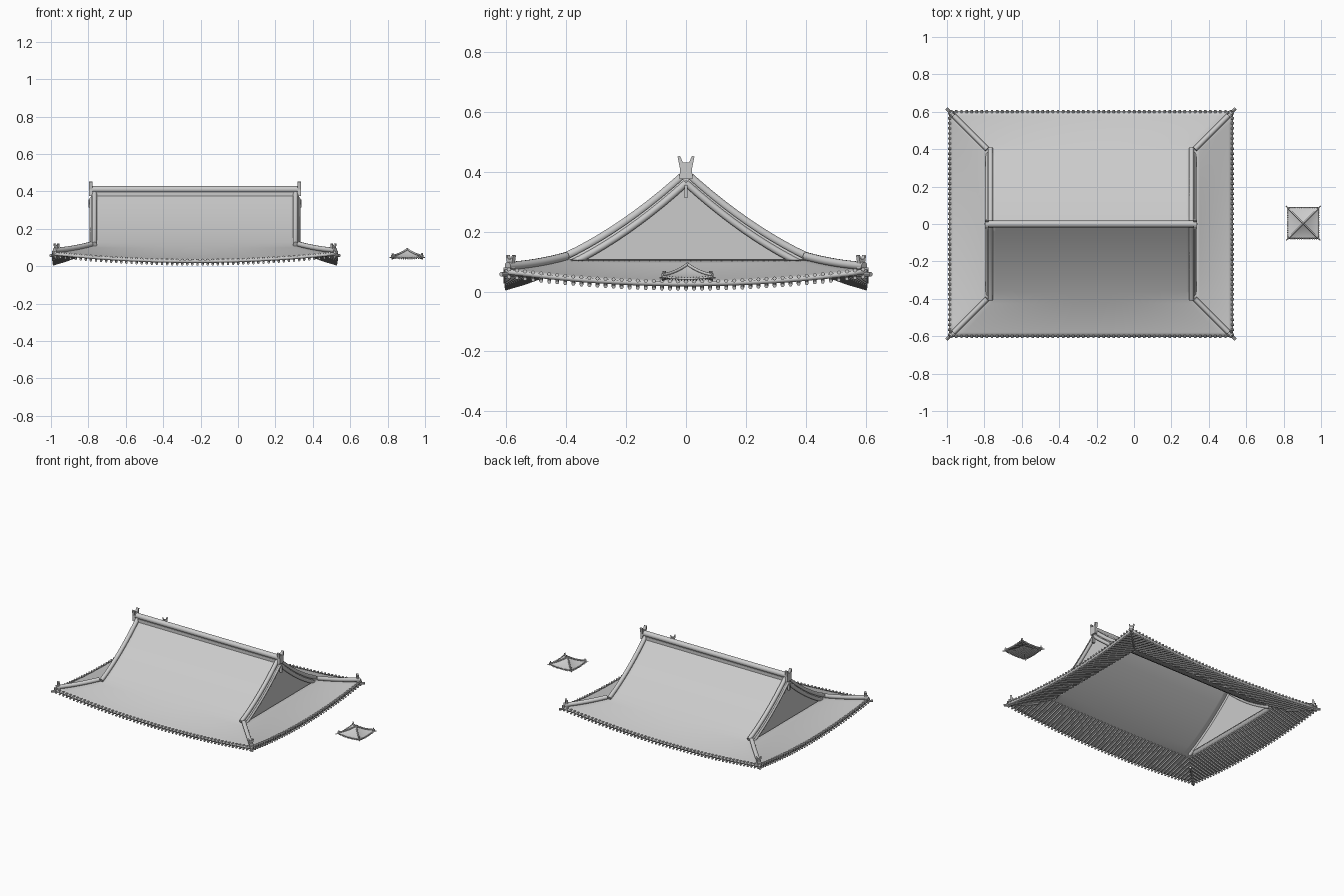
import bpy, bmesh, math
from mathutils import Vector, Matrix

if "Cube" in bpy.data.objects:
    bpy.data.objects.remove(bpy.data.objects["Cube"])


def finish(name, bm, smooth=True):
    bmesh.ops.recalc_face_normals(bm, faces=bm.faces[:])
    me = bpy.data.meshes.new(name)
    bm.to_mesh(me)
    bm.free()
    ob = bpy.data.objects.new(name, me)
    bpy.context.collection.objects.link(ob)
    if smooth:
        bpy.ops.object.select_all(action='DESELECT')
        ob.select_set(True)
        bpy.context.view_layer.objects.active = ob
        bpy.ops.object.shade_smooth_by_angle(angle=math.radians(40))
    return ob


def tube(bm, pts, r, n=8):
    """Capped round bar swept along points."""
    pts = [Vector(p) for p in pts]
    rings = []
    for i, p in enumerate(pts):
        t = (pts[min(i + 1, len(pts) - 1)] - pts[max(i - 1, 0)]).normalized()
        a = t.cross(Vector((0, 0, 1))).normalized()
        b = a.cross(t)
        rings.append([bm.verts.new(p + r * (math.cos(q) * a + math.sin(q) * b))
                      for q in (2 * math.pi * k / n for k in range(n))])
    for r0, r1 in zip(rings, rings[1:]):
        for k in range(n):
            bm.faces.new((r0[k], r0[(k + 1) % n], r1[(k + 1) % n], r1[k]))
    bm.faces.new(rings[0])
    bm.faces.new(rings[-1])


HORN = [(-.022, 0), (.022, 0), (.02, .035), (.028, .075), (.02, .078), (.01, .055),
        (-.01, .055), (-.02, .078), (-.028, .075), (-.02, .035)]


def horned_plate(bm, pos, angle, s, thick):
    """Forked ridge-end tile; angle is the direction its face points."""
    rot = Matrix.Rotation(angle, 3, 'Z')
    sides = [[bm.verts.new(Vector(pos) + rot @ Vector((x, w * s, z * s))) for w, z in HORN]
             for x in (-thick / 2, thick / 2)]
    bm.faces.new(sides[0])
    bm.faces.new(sides[1])
    for i in range(len(HORN)):
        j = (i + 1) % len(HORN)
        bm.faces.new((sides[0][i], sides[0][j], sides[1][j], sides[1][i]))


def roof(name, cx, cy, R, rin, extra, f, lift, s, spacing):
    """Curved roof: sides 0/2 are front/back, 1/3 right/left. Returns the point function."""
    def half(k, r):
        if k % 2:
            return r
        return extra + max(r, rin)

    def P(k, u, r, dz=0.0):
        h = max(half(k, r), 1e-6)
        fade = max(0, (r - rin) / (R - rin))
        z = f(r) + lift * min(1, abs(u) / h) ** 2 * fade + dz
        o = r if k % 2 == 0 else r + extra
        x, y = [(u, -o), (o, u), (-u, o), (-o, -u)][k]
        return Vector((cx + x, cy + y, z))

    # tiled skin
    bm = bmesh.new()
    for k in range(4):
        r0 = 0 if k % 2 == 0 else rin
        rs = [r0 + (rin - r0) * i / 10 for i in range(10)] if rin > r0 else []
        rs += [rin + (R - rin) * i / 8 for i in range(9)]
        rows = [[bm.verts.new(P(k, half(k, r) * (j / 12 - 1), r)) for j in range(25)] for r in rs]
        for a, b in zip(rows, rows[1:]):
            for j in range(24):
                bm.faces.new((a[j], b[j], b[j + 1], a[j + 1]))
    bmesh.ops.remove_doubles(bm, verts=bm.verts[:], dist=1e-5)
    bmesh.ops.dissolve_degenerate(bm, edges=bm.edges[:], dist=1e-6)
    skin = finish(name + "_tiled_skin", bm)
    bm = bmesh.new()
    bm.from_mesh(skin.data)
    if sum(p.normal.z for p in bm.faces) < 0:
        bmesh.ops.reverse_faces(bm, faces=bm.faces[:])
    bm.to_mesh(skin.data)
    bm.free()
    m = skin.modifiers.new("thickness", 'SOLIDIFY')
    m.thickness = .015 * s
    m.offset = -1

    # tile ends on the eave and rafters beneath
    ends, raft = bmesh.new(), bmesh.new()
    for k in range(4):
        H = half(k, R)
        n = round(2 * H / spacing)
        for i in range(n):
            u = -H + (i + .5) * 2 * H / n
            c = P(k, u, R, .002 * s)
            out = (P(k, u, R) - P(k, u, R - .01))
            out.z = 0
            out.normalize()
            tube(ends, [c - out * .012 * s, c + out * .005 * s], .0065 * s, 8)
            inner = max(R - (R - rin) * .95, R - (H - abs(u)))
            if R - inner > .01 * s:
                tube(raft, [P(k, u, inner + (R - inner) * t / 3, -.023 * s) for t in range(4)],
                     .0065 * s, 6)
    finish(name + "_tile_ends", ends)
    finish(name + "_rafters", raft)

    # hip ridges, corner plates and projecting corner beams
    hips, plates, beams = bmesh.new(), bmesh.new(), bmesh.new()
    for k in (0, 2):
        for sg in (-1, 1):
            def C(r, dz):
                return P(k, sg * half(k, r), r, dz)
            tube(hips, [C(rin + (R * .985 - rin) * i / 8, .011 * s) for i in range(9)], .014 * s, 10)
            d = C(R, 0) - C(R - .01, 0)
            horned_plate(plates, C(R - .02 * s, 0), math.atan2(d.y, d.x), .6 * s, .014 * s)
            d.z = 0
            d.normalize()
            e = C(R, -.016 * s)
            tube(beams, [e - d * .2 * s, e - d * .05 * s, e + d * .018 * max(s, .6)], .008 * s, 8)
    finish(name + "_hip_ridges", hips)
    finish(name + "_corner_plates", plates, False)
    finish(name + "_corner_beams", beams)
    return P


# main hip-and-gable roof
MX = -.23
P = roof("main_roof", MX, 0, .605, .4, .155,
         lambda r: .385 - .91 * r + .54 * r * r, .042, 1, .027)

# small pyramid roof beside it
roof("small_roof", .905, .005, .085, 0, 0,
     lambda r: .088 - .8 * r + 3.5 * r * r, .007, .35, .01)
bm = bmesh.new()
bmesh.ops.create_uvsphere(bm, u_segments=10, v_segments=6, radius=.006,
                          matrix=Matrix.Translation((.905, .005, .092)))
finish("small_roof_finial", bm)

# descending ridges and the rolls under the gable edge
desc, roll, pend = bmesh.new(), bmesh.new(), bmesh.new()
for sg in (-1, 1):
    for k in (0, 2):
        tube(desc, [P(k, sg * .5375, .405 * i / 10, .011) for i in range(11)], .014, 10)
        tube(roll, [P(k, sg * .551, .39 * i / 10, -.022) for i in range(11)], .012, 10)
    # gable pendant
    bmesh.ops.create_cube(pend, size=1, matrix=Matrix.Translation((MX + sg * .562, 0, .335))
                          @ Matrix.Diagonal((.016, .01, .044, 1)))
finish("gable_descending_ridges", desc)
finish("gable_edge_rolls", roll)
finish("gable_pendants", pend, False)

# gable walls
bm = bmesh.new()
for sg in (-1, 1):
    top = [P(0, 0, .4 - .4 * i / 10, -.008) for i in range(11)]
    top += [P(2, 0, .4 * i / 10, -.008) for i in range(1, 11)]
    low = [bm.verts.new((MX + sg * .545, p.y, .098)) for p in top]
    up = [bm.verts.new((MX + sg * .545, p.y, p.z)) for p in top]
    for i in range(20):
        bm.faces.new((low[i], low[i + 1], up[i + 1], up[i]))
finish("gable_walls", bm, False)

# main ridge: base course and rounded cap
bm = bmesh.new()
bmesh.ops.create_cube(bm, size=1, matrix=Matrix.Translation((MX, 0, .387))
                      @ Matrix.Diagonal((1.1, .034, .022, 1)))
tube(bm, [(MX - .555, 0, .411), (MX + .555, 0, .411)], .018, 16)
finish("main_ridge", bm)

# forked ridge ends
bm = bmesh.new()
for sg in (-1, 1):
    horned_plate(bm, (MX + sg * .557, 0, .376), 0, 1, .018)
finish("main_ridge_ends", bm, False)
